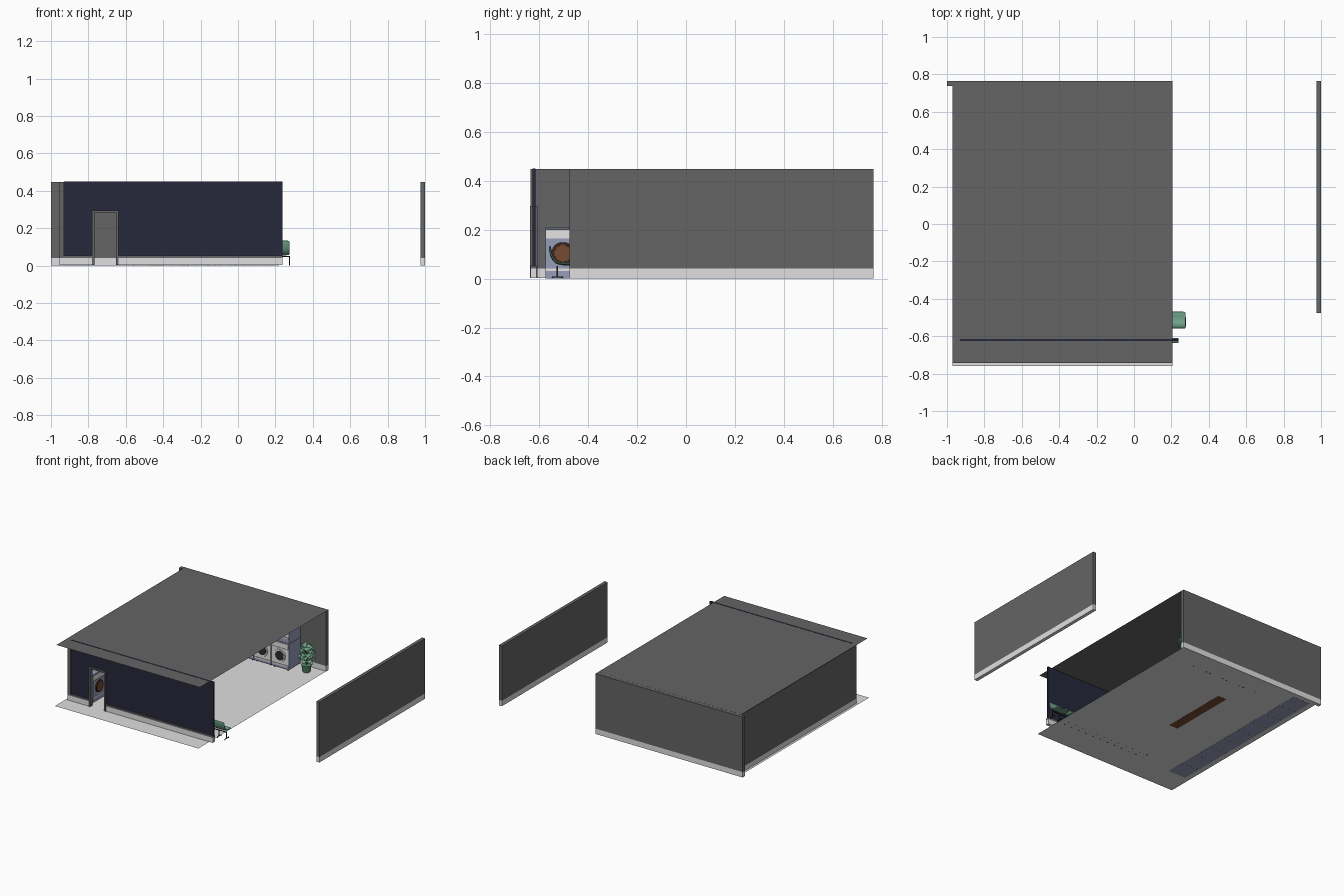
import bpy, bmesh, math, random
from mathutils import Matrix, Vector

random.seed(4)
cube = bpy.data.objects.get("Cube")
if cube:
    bpy.data.objects.remove(cube)


def material(name, r, g, b):
    m = bpy.data.materials.new(name)
    m.use_nodes = True
    m.diffuse_color = (r, g, b, 1)
    m.node_tree.nodes["Principled BSDF"].inputs["Base Color"].default_value = (r, g, b, 1)
    return m


GREY = material("plaster grey", .128, .128, .128)
PALE = material("pale skirting", .75, .74, .75)
NAVY = material("navy paint", .02, .021, .043)
LILAC = material("lilac enamel", .31, .34, .49)
WHITE = material("white enamel", .78, .78, .78)
BROWN = material("brown", .18, .07, .035)
DARK = material("dark brown", .06, .025, .015)
BLACK = material("dark metal", .025, .025, .028)
GREEN = material("sage green", .16, .35, .24)
LEAF = material("leaf green", .09, .23, .15)


class Part:
    """Collects primitives in one mesh, one material slot per colour."""

    def __init__(self, name):
        self.name, self.bm, self.mats = name, bmesh.new(), []

    def paint(self, verts, mat):
        if mat not in self.mats:
            self.mats.append(mat)
        for f in {f for v in verts for f in v.link_faces}:
            f.material_index = self.mats.index(mat)

    def box(self, x, y, z, mat):
        size = [b - a for a, b in (x, y, z)]
        mid = [(a + b) / 2 for a, b in (x, y, z)]
        mtx = Matrix.Translation(mid) @ Matrix.Diagonal((*size, 1))
        self.paint(bmesh.ops.create_cube(self.bm, size=1, matrix=mtx)["verts"], mat)
        return self

    def sheet(self, x, y, z, mat):
        verts = [self.bm.verts.new((a, b, z))
                 for a, b in ((x[0], y[0]), (x[1], y[0]), (x[1], y[1]), (x[0], y[1]))]
        self.bm.faces.new(verts)
        self.paint(verts, mat)
        return self

    def cyl(self, at, r1, r2, depth, mat, along_y=False, sides=24):
        mtx = Matrix.Translation(at)
        if along_y:
            mtx = mtx @ Matrix.Rotation(math.pi / 2, 4, "X")
        res = bmesh.ops.create_cone(self.bm, cap_ends=True, segments=sides, radius1=r1,
                                    radius2=r2, depth=depth, matrix=mtx)
        self.paint(res["verts"], mat)
        return self

    def mesh(self):
        me = bpy.data.meshes.new(self.name)
        self.bm.to_mesh(me)
        self.bm.free()
        for m in self.mats:
            me.materials.append(m)
        return me

    def done(self):
        return place(self.name, self.mesh())


def place(name, me, at=(0, 0, 0), turn=0):
    ob = bpy.data.objects.new(name, me)
    ob.location, ob.rotation_euler.z = at, turn
    bpy.context.collection.objects.link(ob)
    return ob


# Shell of the room
TOP, SKIRT = .447, .04
WEST, EAST = -.97, .207


def wall(name, x, y, low=0):
    Part(name).box(x, y, (low, SKIRT), PALE).box(x, y, (SKIRT, TOP), GREY).done()


wall("back_wall", (-1, EAST), (.738, .765))
wall("right_wall", (-.955, -.93), (-.635, .738), .003)
wall("left_wall", (.975, 1), (-.475, .765))
Part("floor").sheet((WEST, EAST), (-.76, .738), .001, PALE).done()
Part("roof").sheet((WEST, EAST), (-.743, .738), TOP + .0005, GREY).done()

# Shop front with a door opening
D0, D1, DTOP, F0, F1 = -.78, -.64, .295, -.93, .238
front = Part("front_wall")
for x, z in (((F0, D0), .05), ((D1, F1), .05), ((D0, D1), DTOP)):
    front.box(x, (-.626, -.614), (z, TOP + .0015), NAVY)
for x in ((F0, D0), (D1, F1)):
    front.box(x, (-.635, -.61), (.003, SKIRT), PALE)
    front.box(x, (-.635, -.61), (SKIRT, .053), GREY)
front.done()
frame = Part("door_frame")
for x in (D0, D1 - .012):
    frame.box((x, x + .012), (-.637, -.607), (.002, DTOP), GREY)
frame.box((D0, D1), (-.637, -.607), (DTOP - .012, DTOP), GREY).done()

# Laundry machines, front towards -y
PITCH, W, DEPTH = .145, .07, .07


def machine(name, face, glass, ring, low=0):
    m = Part(name)
    m.box((-W, W), (-DEPTH, DEPTH), (low, .2), LILAC)
    m.box((-W - .001, W + .001), (-DEPTH - .002, DEPTH), (.203, .208), LILAC)
    m.box((-W + .002, W - .002), (-DEPTH - .004, -DEPTH), (.163, .198), WHITE)
    m.box((-W + .002, W - .002), (-DEPTH - .003, -DEPTH), (.043, .16), face)
    m.box((-W + .002, W - .002), (-DEPTH - .004, -DEPTH), (.03, .04), WHITE)
    m.cyl((0, -DEPTH - .004, .103), .046, .044, .01, ring, True)
    m.cyl((0, -DEPTH - .006, .103), .036, .034, .01, glass, True)
    if low:
        for x in (-.055, .055):
            m.cyl((x, -.055, low / 2), .005, .005, low, BLACK, sides=8)
    return m.mesh()


washer = machine("washer", LILAC, BROWN, DARK)
dryer = machine("dryer", WHITE, BLACK, WHITE, .012)
upper = machine("upper_dryer", WHITE, BROWN, WHITE)
for i in range(9):
    place("washer", washer, (-.86, -.503 + i * PITCH, 0), math.pi / 2)
for i in range(4):
    x = -.068 - i * PITCH
    place("dryer", dryer, (x, .662, 0))
    place("upper_dryer", upper, (x, .662, .208))

# Folding table
table = Part("folding_table")
table.box((-.465, -.395), (-.1, .41), (0, .13), BROWN)
table.box((-.51, -.35), (-.13, .44), (.13, .14), BROWN).done()

# Row of shell seats, backs to the shop front
PROFILE = [(-.556, .132), (-.554, .11), (-.546, .08), (-.53, .062),
           (-.505, .056), (-.48, .058), (-.468, .056)]
bm = bmesh.new()
rows = [[bm.verts.new((x, y, z + abs(x) * .08)) for x in (-.055, -.02, .02, .055)]
        for y, z in PROFILE]
for a, b in zip(rows, rows[1:]):
    for k in range(3):
        bm.faces.new((a[k], a[k + 1], b[k + 1], b[k]))
bmesh.ops.recalc_face_normals(bm, faces=bm.faces)
seat = bpy.data.meshes.new("seat")
bm.to_mesh(seat)
bm.free()
seat.materials.append(GREEN)
seat.shade_smooth()
legs = Part("seat_legs")
for i in range(7):
    x = .223 - i * .125
    ob = place("seat", seat, (x, 0, 0))
    solid = ob.modifiers.new("thickness", "SOLIDIFY")
    solid.thickness, solid.offset = .01, 0
    sub = ob.modifiers.new("rounding", "SUBSURF")
    sub.levels = sub.render_levels = 2
    for e in (-.01, .052):
        legs.box((x + e - .002, x + e + .002), (-.528, -.522), (.004, .052), BLACK)
        legs.box((x + e - .002, x + e + .002), (-.548, -.502), (.004, .008), BLACK)
        for y in (-.546, -.504):
            legs.cyl((x + e, y, .002), .004, .003, .004, BLACK, sides=8)
legs.box((-.56, .277), (-.528, -.522), (.047, .052), BLACK).done()

# Potted plant: broad leaves arching out of a tapered pot
C = Vector((.1, .66, 0))
Part("plant_pot").cyl(C + Vector((0, 0, .027)), .026, .035, .05, LEAF, sides=16).done()
plant = Part("plant_leaves")
SHAPE = [(0, .002), (.3, .018), (.65, .03), (1, .002)]
for i in range(34):
    turn = i * 2.4
    reach = random.uniform(.04, .07)
    base, rise = .05 + .11 * i / 34, random.uniform(.02, .06)
    out = Vector((math.cos(turn), math.sin(turn), 0))
    side = Vector((-out.y, out.x, 0))
    strips = []
    for t, w in SHAPE:
        p = C + out * reach * t + Vector((0, 0, base + rise * math.sin(t * 2.6)))
        strips.append([plant.bm.verts.new(p + side * s * w + Vector((0, 0, abs(s) * w * .3)))
                       for s in (-1, 0, 1)])
    for a, b in zip(strips, strips[1:]):
        for k in range(2):
            plant.bm.faces.new((a[k], b[k], b[k + 1], a[k + 1]))
    plant.paint([v for s in strips for v in s], GREEN)
plant.cyl(C + Vector((0, 0, .1)), .004, .003, .1, LEAF, sides=6)
plant.done()
